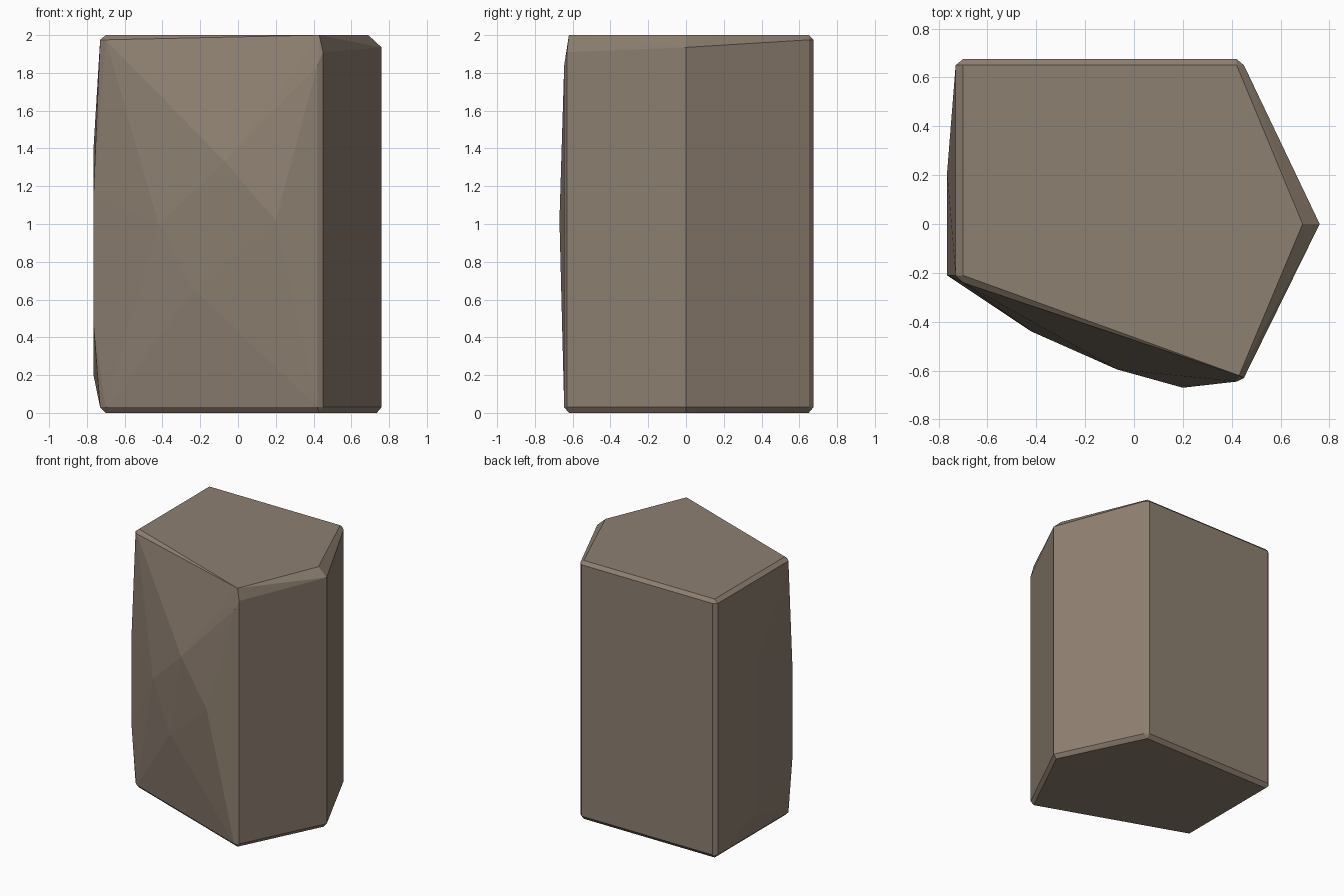
import bpy, bmesh

if "Cube" in bpy.data.objects:
    bpy.data.objects.remove(bpy.data.objects["Cube"])

# plan corners: (top inset point, lower top rim heights, outer chamfered corner points)
corners = [
    # inset x, y, rim z, outer points
    ((-0.70, 0.65), (1.975, 1.975), [(-0.73, 0.65), (-0.70, 0.675)]),
    ((0.42, 0.65), (1.975, 1.975), [(0.42, 0.675), (0.45, 0.65)]),
    ((0.69, 0.0), (1.935,), [(0.76, 0.0)]),
    ((0.43, -0.62), (1.91, 1.84), [(0.45, -0.63), (0.42, -0.645)]),
    ((-0.70, -0.21), (1.975, 1.975), [(-0.73, -0.21), (-0.70, -0.24)]),
]
points = []
for (ix, iy), rims, outer in corners:
    points.append((ix, iy, 2.0))
    points.append((ix if ix < 0.6 else 0.735, iy, 0.0))
    for (x, y), z in zip(outer, rims):
        points += [(x, y, z), (x, y, 0.03)]

# chipped bulges on the left and front sides
points += [(-0.765, -0.21, 0.47), (-0.765, -0.21, 1.15),
           (-0.765, 0.21, 0.2), (-0.765, 0.21, 1.4),
           (-0.42, -0.44, 1.0), (-0.07, -0.595, 1.33),
           (0.20, -0.67, 1.02), (-0.23, -0.50, 0.65)]

# rock body as the hull of the corner points
bm = bmesh.new()
for p in points:
    bm.verts.new(p)
res = bmesh.ops.convex_hull(bm, input=bm.verts[:])
loose = [v for v in bm.verts if not v.link_faces]
bmesh.ops.delete(bm, geom=loose, context='VERTS')
bmesh.ops.dissolve_limit(bm, angle_limit=0.005, verts=bm.verts[:], edges=bm.edges[:])
bmesh.ops.recalc_face_normals(bm, faces=bm.faces[:])
mesh = bpy.data.meshes.new("rock_pillar")
bm.to_mesh(mesh)
bm.free()

stone = bpy.data.materials.new("brown grey stone")
stone.diffuse_color = (0.27, 0.215, 0.165, 1)
stone.use_nodes = True
stone.node_tree.nodes["Principled BSDF"].inputs["Base Color"].default_value = stone.diffuse_color
mesh.materials.append(stone)
rock = bpy.data.objects.new("rock_pillar", mesh)
bpy.context.collection.objects.link(rock)
